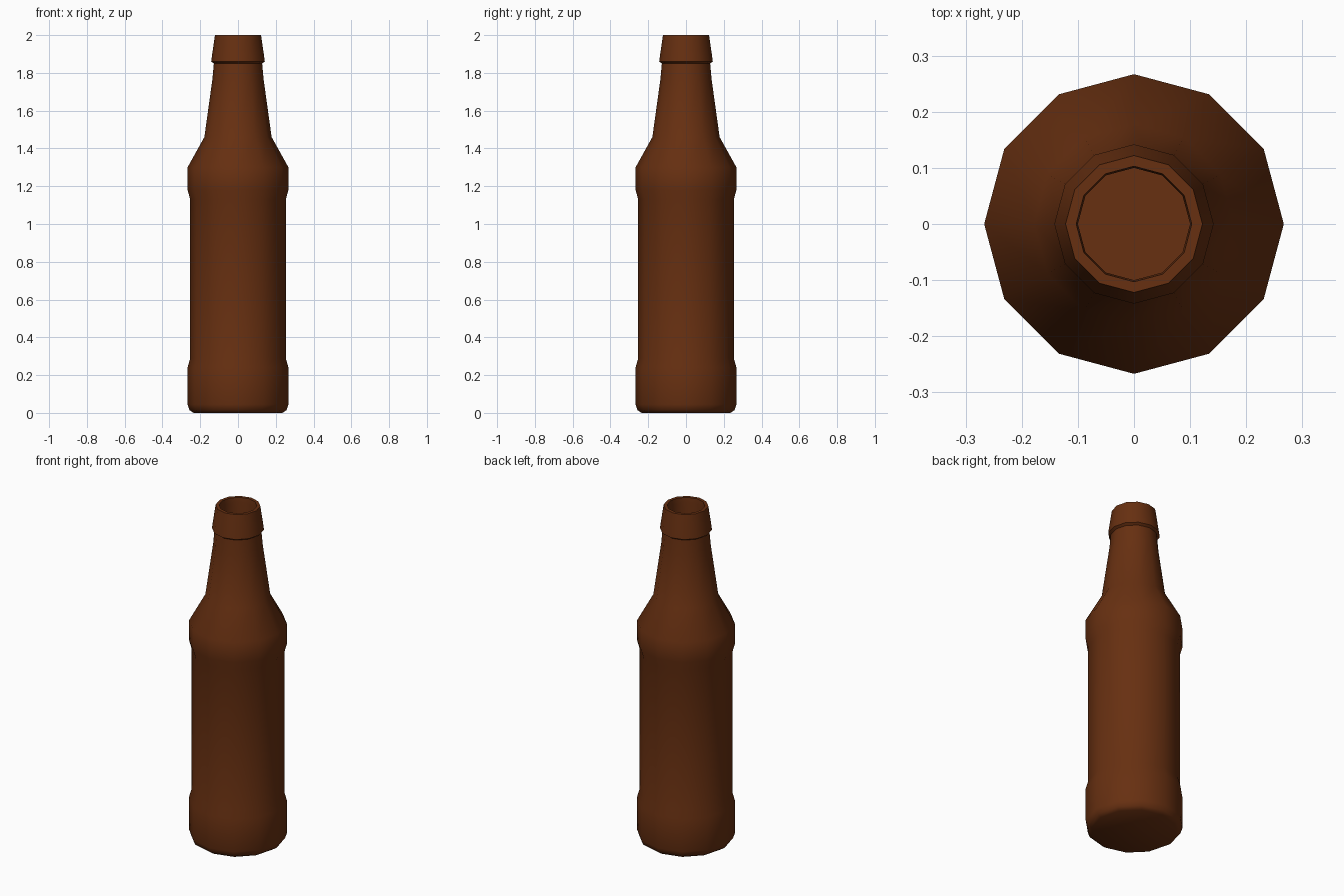
import bpy
import bmesh
from math import cos, sin, pi, radians

SIDES = 12

cube = bpy.data.objects.get("Cube")
if cube:
    bpy.data.objects.remove(cube, do_unlink=True)


def make_material(name, rgb):
    mat = bpy.data.materials.new(name)
    mat.use_nodes = True
    colour = (*rgb, 1.0)
    mat.diffuse_color = colour
    mat.node_tree.nodes["Principled BSDF"].inputs["Base Color"].default_value = colour
    return mat


def lathe(name, profile, material, sharp_angle):
    """Spin a (radius, height) profile about z and cap both ends."""
    bm = bmesh.new()
    rings = []
    for radius, height in profile:
        angles = [2 * pi * i / SIDES for i in range(SIDES)]
        rings.append([bm.verts.new((radius * cos(a), radius * sin(a), height)) for a in angles])
    for low, high in zip(rings, rings[1:]):
        for i in range(SIDES):
            j = (i + 1) % SIDES
            bm.faces.new((low[i], low[j], high[j], high[i]))
    bm.faces.new(rings[0][::-1])
    bm.faces.new(rings[-1])
    bmesh.ops.recalc_face_normals(bm, faces=bm.faces)

    mesh = bpy.data.meshes.new(name)
    bm.to_mesh(mesh)
    bm.free()
    mesh.materials.append(material)
    obj = bpy.data.objects.new(name, mesh)
    bpy.context.collection.objects.link(obj)
    bpy.ops.object.select_all(action="DESELECT")
    obj.select_set(True)
    bpy.context.view_layer.objects.active = obj
    bpy.ops.object.shade_smooth_by_angle(angle=radians(sharp_angle))
    return obj


brown_glass = make_material("brown glass", (0.135, 0.029, 0.0055))

# Rounded foot with a slightly wider base band
foot = [(0.235, 0.0), (0.257, 0.015), (0.267, 0.045), (0.267, 0.24), (0.253, 0.29)]
# Recessed label area up to the shoulder band
shoulder = [(0.253, 1.13), (0.267, 1.18), (0.267, 1.30), (0.178, 1.46)]
# Tapering neck
neck = [(0.135, 1.77), (0.128, 1.85)]
# Flared lip, then the hollow mouth
lip = [(0.142, 1.86), (0.138, 1.89), (0.122, 2.0), (0.103, 2.0)]
mouth = [(0.1, 1.97), (0.1, 1.7)]

lathe("bottle", foot + shoulder + neck + lip + mouth, brown_glass, 50)
